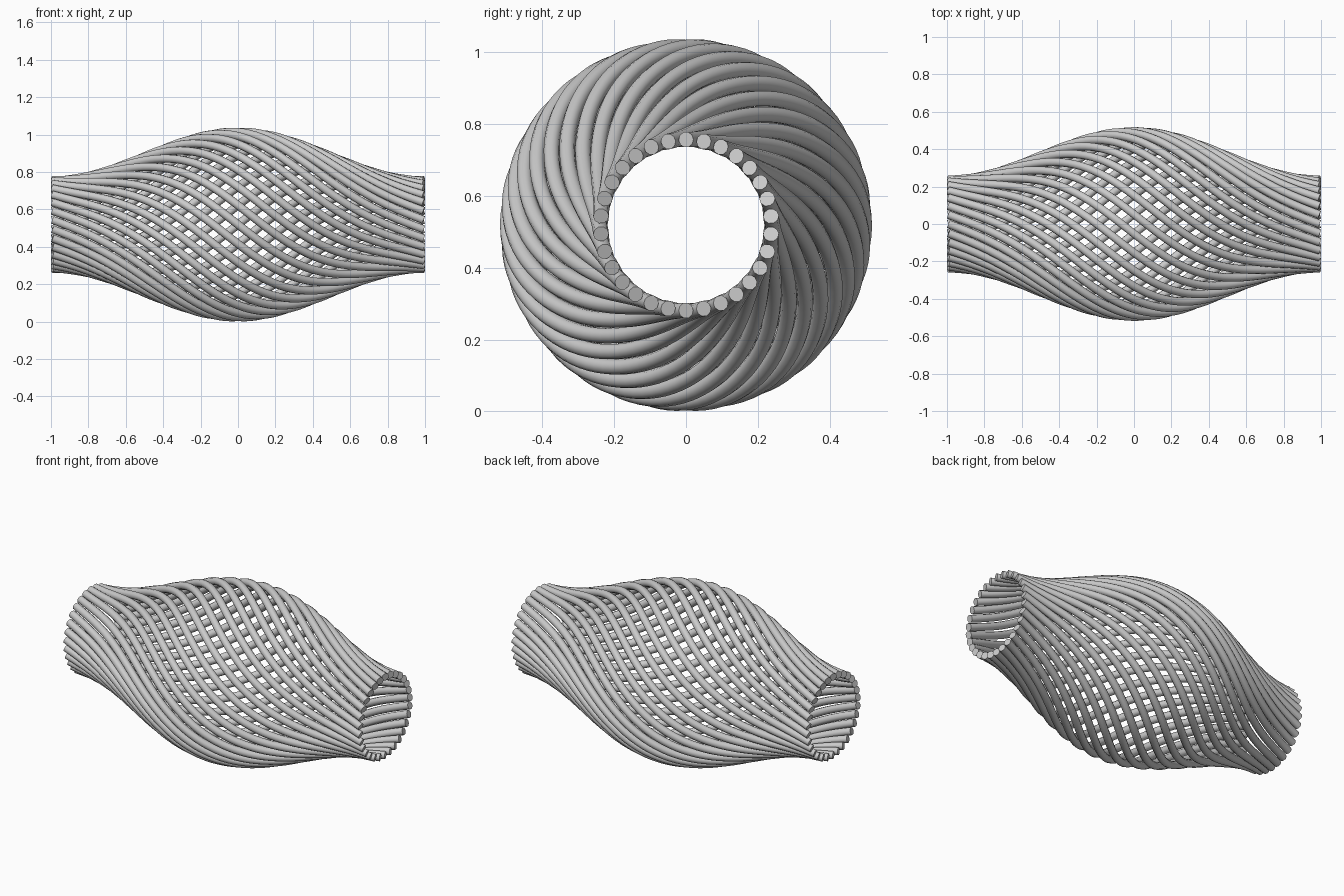
import bpy, math

if "Cube" in bpy.data.objects:
    bpy.data.objects.remove(bpy.data.objects["Cube"])

STRANDS, STEPS = 30, 64
TUBE = 0.022            # strand radius
TWIST = math.pi         # turn from end to end
HALF = 0.992            # half length of the strand centre lines
R_END, R_MID = 0.238, 0.497
CENTRE_Z = 0.519


def point(t, phase):
    """Point on a strand; t runs from -1 to 1 along the body."""
    r = R_END + (R_MID - R_END) * (1 + math.cos(math.pi * t)) / 2
    a = phase + TWIST * t / 2
    return (HALF * t, r * math.cos(a), r * math.sin(a) + CENTRE_Z, 1)


# Twisted strands swept as round tubes around the spindle
curve = bpy.data.curves.new("twisted_strands", "CURVE")
curve.dimensions = "3D"
curve.bevel_depth = TUBE
curve.bevel_resolution = 3
curve.use_fill_caps = True
for i in range(STRANDS):
    spline = curve.splines.new("POLY")
    spline.points.add(STEPS)
    phase = math.tau * i / STRANDS
    for k, p in enumerate(spline.points):
        p.co = point(-1 + 2 * k / STEPS, phase)
    spline.use_smooth = True

body = bpy.data.objects.new("twisted_strands", curve)
bpy.context.collection.objects.link(body)

# Mesh with crisp end caps
bpy.context.view_layer.objects.active = body
body.select_set(True)
bpy.ops.object.convert(target="MESH")
bpy.ops.object.shade_smooth_by_angle(angle=math.radians(40))
